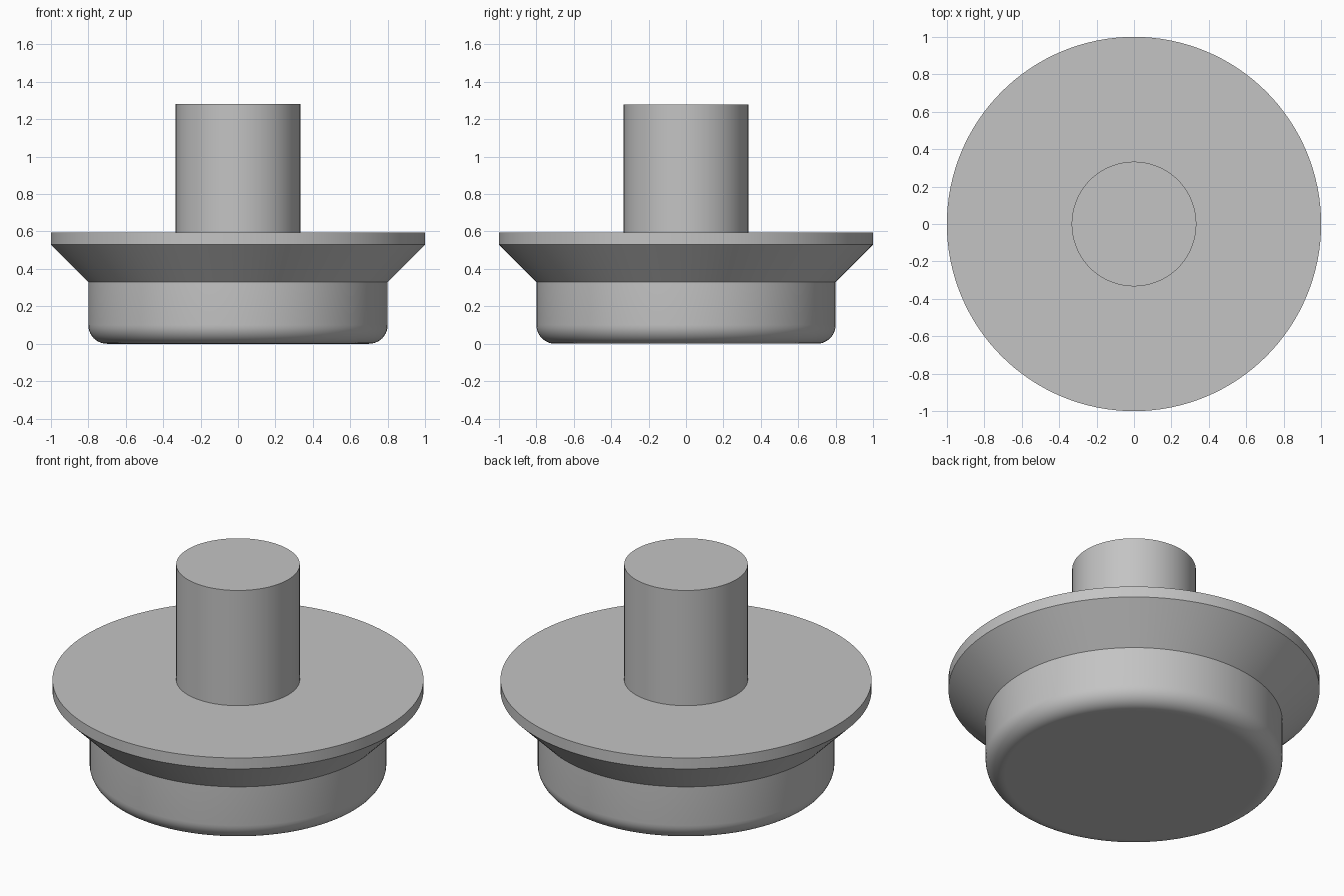
import bpy
import bmesh
from math import sin, cos, pi, radians

if "Cube" in bpy.data.objects:
    bpy.data.objects.remove(bpy.data.objects["Cube"], do_unlink=True)

SEGMENTS = 128
FILLET = 0.1
BASE_R, RIM_R, STEM_R = 0.8, 1.0, 0.333
CONE_Z, RIM_Z, TOP_Z, STEM_Z = 0.33, 0.53, 0.595, 1.28

# Plain grey material
grey = bpy.data.materials.new("plain_grey")
grey.use_nodes = True
colour = (0.55, 0.55, 0.55, 1)
grey.diffuse_color = colour
grey.node_tree.nodes["Principled BSDF"].inputs["Base Color"].default_value = colour


def revolve(name, profile):
    """Turn a (radius, height) profile around z into a capped solid."""
    bm = bmesh.new()
    turns = [2 * pi * i / SEGMENTS for i in range(SEGMENTS)]
    rings = [[bm.verts.new((r * cos(a), r * sin(a), z)) for a in turns]
             for r, z in profile]
    for low, high in zip(rings, rings[1:]):
        for i in range(SEGMENTS):
            j = (i + 1) % SEGMENTS
            bm.faces.new((low[i], low[j], high[j], high[i]))
    bm.faces.new(rings[0][::-1])
    bm.faces.new(rings[-1])
    mesh = bpy.data.meshes.new(name)
    bm.to_mesh(mesh)
    bm.free()
    mesh.materials.append(grey)
    obj = bpy.data.objects.new(name, mesh)
    bpy.context.collection.objects.link(obj)
    bpy.ops.object.select_all(action="DESELECT")
    obj.select_set(True)
    bpy.context.view_layer.objects.active = obj
    bpy.ops.object.shade_smooth_by_angle(angle=radians(30))
    return obj


# Rounded bottom edge of the base, with a flat ring inside it
steps = 10
fillet = [(BASE_R - FILLET + FILLET * sin(t), FILLET - FILLET * cos(t))
          for t in (pi / 2 * i / steps for i in range(steps + 1))]
base = [(BASE_R - FILLET - 0.01, 0)] + fillet + [(BASE_R, CONE_Z)]

# Flared flange with a thin rim, then the stem
flange = [(RIM_R, RIM_Z), (RIM_R, TOP_Z)]
stem = [(STEM_R, TOP_Z), (STEM_R, STEM_Z)]

revolve("flanged_plug", base + flange + stem)
